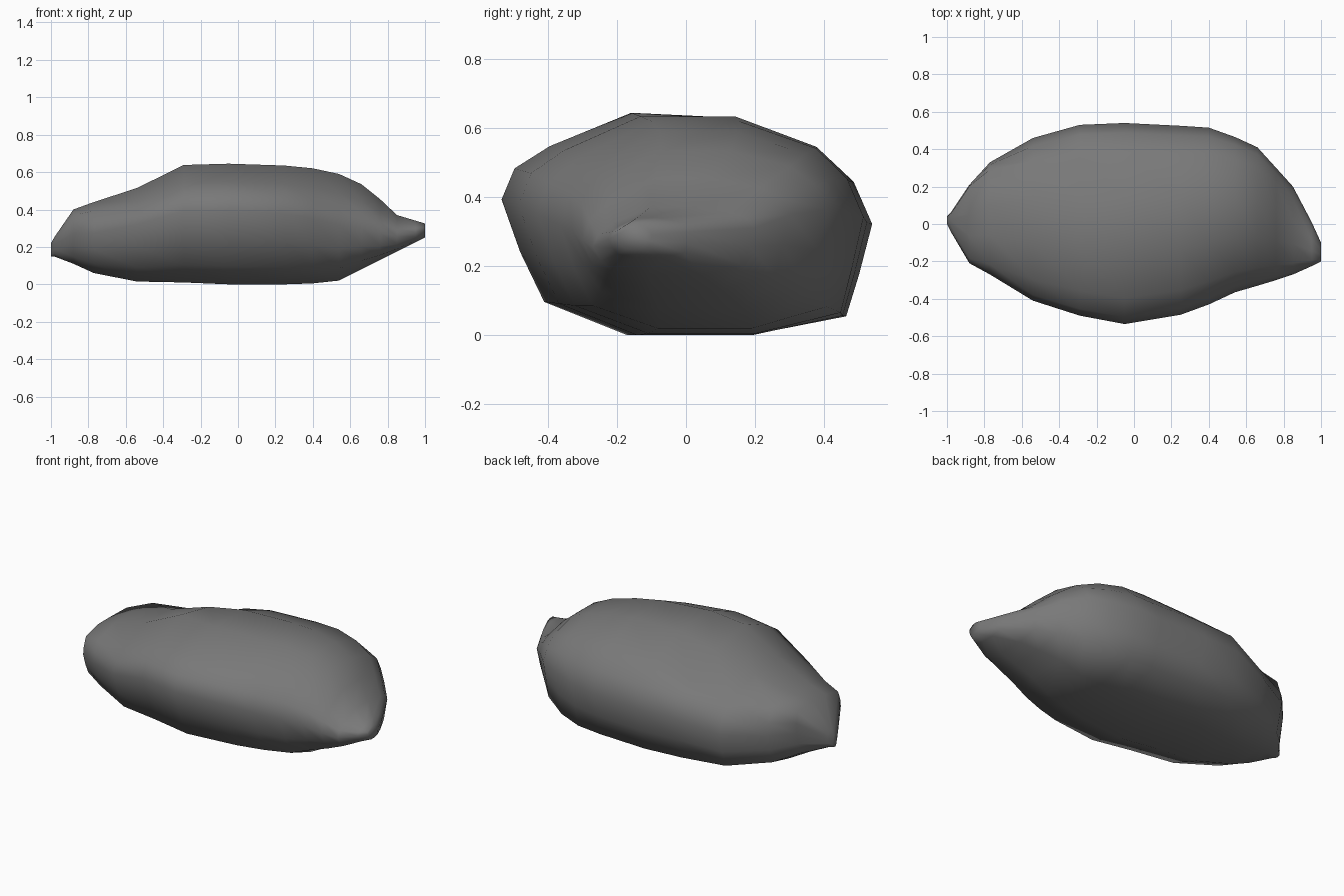
import bpy, bmesh

if "Cube" in bpy.data.objects:
    bpy.data.objects.remove(bpy.data.objects["Cube"])

# Cross-section of the boulder in a unit box (y, z), counter-clockwise
PROFILE = [(-.32, -1), (.34, -1), (.86, -.83), (.93, -.45), (1, 0), (.9, .38),
           (.71, .71), (.24, 1), (-.3, 1), (-.74, .7), (-.93, .5), (-1, .22),
           (-.9, -.25), (-.77, -.7)]

# Stations along the length: x, y min, y max, z min, z max,
# squareness of the top, sag of the back shoulder, tilt of the side edges
STATIONS = [
    (-1.00, .00, .04, .15, .22, 0, 0, 0),
    (-.98, -.04, .06, .148, .255, .3, 0, 0),
    (-.88, -.21, .21, .11, .40, .9, 0, .1),
    (-.77, -.27, .33, .06, .44, .6, 0, .1),
    (-.54, -.41, .46, .015, .515, 0, .05, 0),
    (-.29, -.49, .53, .01, .638, 0, .25, 0),
    (-.05, -.535, .54, .00, .645, 0, .06, 0),
    (.25, -.485, .525, .00, .635, 0, 0, .03),
    (.40, -.43, .515, .005, .62, 0, 0, .1),
    (.54, -.365, .465, .02, .59, 0, 0, .18),
    (.66, -.33, .41, .08, .535, 0, 0, .25),
    (.76, -.30, .30, .13, .455, 0, 0, .35),
    (.85, -.27, .20, .175, .37, 0, 0, .4),
    (.95, -.225, .01, .225, .34, 0, 0, .3),
    (1.00, -.20, -.10, .25, .325, 0, 0, .1),
]


def shaped(u, v, square, sag, tilt):
    """Square off, sag and tilt one profile point."""
    if v > 0:
        k = square if u > 0 else square * .6
        s = max(abs(u), abs(v)) ** -k
        u, v = u * s, v * s
    if v > .5 and u > 0:
        v -= sag * min(1, u * 3)
    return u, v + tilt * u * (1 - v * v)


bm = bmesh.new()
rings = []
for x, y0, y1, z0, z1, *form in STATIONS:
    cy, cz, hy, hz = (y0 + y1) / 2, (z0 + z1) / 2, (y1 - y0) / 2, (z1 - z0) / 2
    ring = []
    for point in PROFILE:
        u, v = shaped(*point, *form)
        ring.append(bm.verts.new((x, cy + hy * u, cz + hz * v)))
    rings.append(ring)

# Skin between neighbouring stations, then close both tips
n = len(PROFILE)
for a, b in zip(rings, rings[1:]):
    for i in range(n):
        j = (i + 1) % n
        bm.faces.new((a[i], a[j], b[j], b[i]))
bm.faces.new(rings[0])
bm.faces.new(rings[-1])
bmesh.ops.recalc_face_normals(bm, faces=bm.faces)

mesh = bpy.data.meshes.new("boulder")
bm.to_mesh(mesh)
bm.free()
boulder = bpy.data.objects.new("boulder", mesh)
bpy.context.collection.objects.link(boulder)

# Soft shading over the whole stone
for face in mesh.polygons:
    face.use_smooth = True

# Dark grey stone
stone = bpy.data.materials.new("dark_stone")
stone.diffuse_color = (.19, .19, .19, 1)
stone.use_nodes = True
stone.node_tree.nodes["Principled BSDF"].inputs["Base Color"].default_value = stone.diffuse_color
mesh.materials.append(stone)
